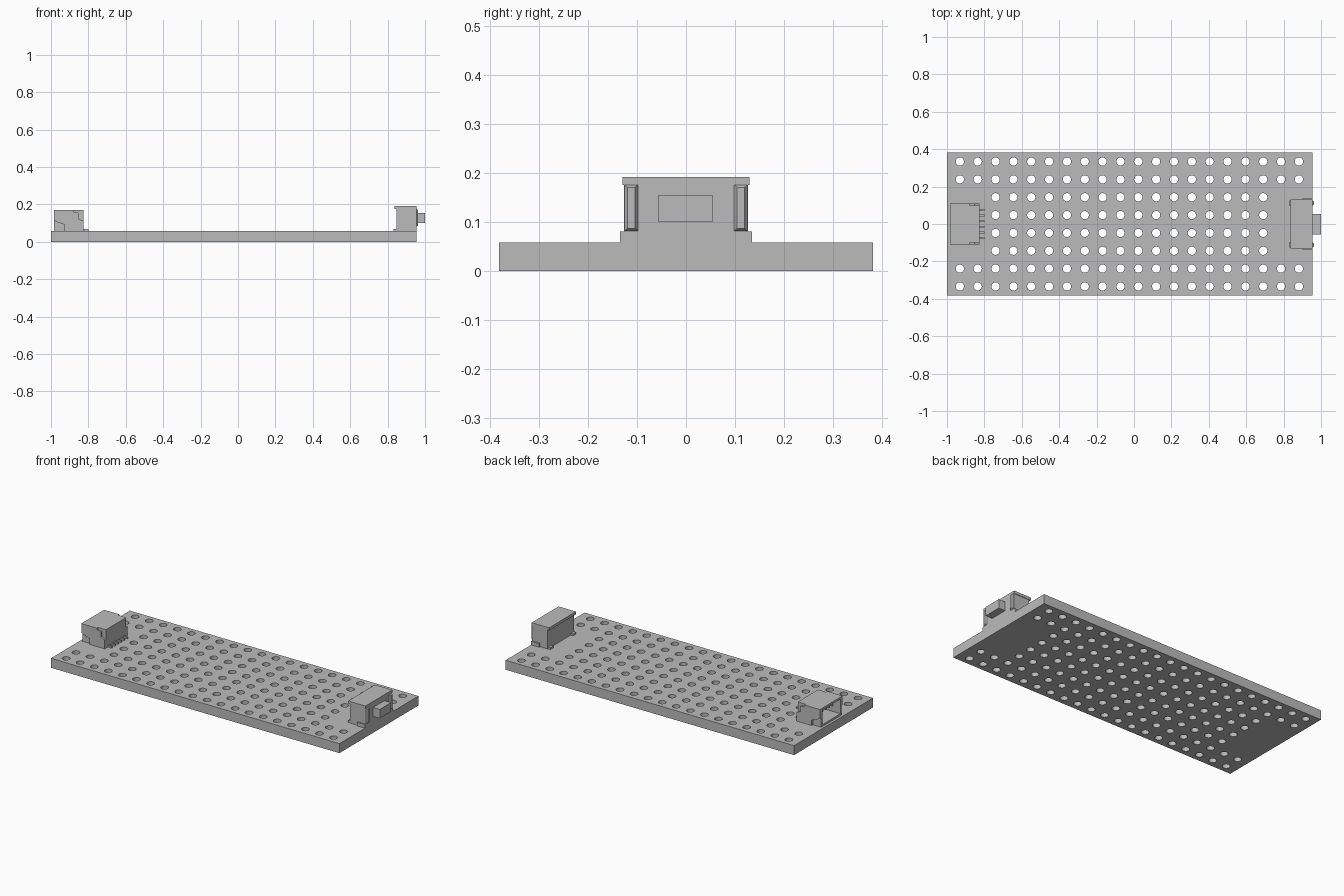
import bpy
import bmesh
from mathutils import Matrix, Vector

old = bpy.data.objects.get("Cube")
if old:
    bpy.data.objects.remove(old, do_unlink=True)

GREY = (0.5, 0.5, 0.5, 1.0)
grey = bpy.data.materials.new("plain_grey")
grey.use_nodes = True
grey.diffuse_color = GREY
for node in grey.node_tree.nodes:
    if node.type == 'BSDF_PRINCIPLED':
        node.inputs["Base Color"].default_value = GREY


def finish(name, bm):
    bmesh.ops.recalc_face_normals(bm, faces=bm.faces)
    mesh = bpy.data.meshes.new(name)
    bm.to_mesh(mesh)
    bm.free()
    mesh.materials.append(grey)
    obj = bpy.data.objects.new(name, mesh)
    bpy.context.scene.collection.objects.link(obj)
    return obj


def add_box(bm, xs, ys, zs):
    lo, hi = Vector((xs[0], ys[0], zs[0])), Vector((xs[1], ys[1], zs[1]))
    mat = Matrix.Translation((lo + hi) / 2) @ Matrix.Diagonal((*(hi - lo), 1))
    return bmesh.ops.create_cube(bm, size=1, matrix=mat)["verts"]


def boxes(name, *specs):
    bm = bmesh.new()
    for spec in specs:
        add_box(bm, *spec)
    return finish(name, bm)


def side_prism(name, outline, y0, y1):
    """Extrude an (x, z) outline from y0 to y1."""
    bm = bmesh.new()
    face = bm.faces.new([bm.verts.new((x, y0, z)) for x, z in outline])
    out = bmesh.ops.extrude_face_region(bm, geom=[face])["geom"]
    verts = [g for g in out if isinstance(g, bmesh.types.BMVert)]
    bmesh.ops.translate(bm, verts=verts, vec=(0, y1 - y0, 0))
    return finish(name, bm)


# Perforated board
TOP = 0.058
PITCH = 0.0954
board = boxes("board", ((-1, 0.955), (-0.382, 0.382), (0, TOP)))
bm = bmesh.new()
for col in range(20):
    for row in range(8):
        if 2 <= row <= 5 and (col < 2 or col > 17):
            continue  # room for the connectors
        place = Matrix.Translation((-0.931 + col * PITCH, (row - 3.5) * PITCH, TOP / 2))
        bmesh.ops.create_cone(bm, cap_ends=True, segments=24, radius1=0.022,
                              radius2=0.022, depth=0.2, matrix=place)
cutter = finish("hole_cutter", bm)
cutter.hide_render = True
mod = board.modifiers.new("holes", 'BOOLEAN')
mod.operation = 'DIFFERENCE'
mod.solver = 'EXACT'
mod.object = cutter
bpy.context.view_layer.update()
graph = bpy.context.evaluated_depsgraph_get()
cut_mesh = bpy.data.meshes.new_from_object(board.evaluated_get(graph))
board.modifiers.clear()
board.data = cut_mesh
bpy.data.objects.remove(cutter, do_unlink=True)

# Socket at the -x end: hollow shell open towards -x
X0, X1, ROOF = -0.985, -0.826, 0.171
INNER, OUTER = 0.098, 0.11
boxes("socket_shell",
      ((X0, X1), (-INNER, INNER), (ROOF - 0.012, ROOF)),
      ((X0, X1), (-INNER, INNER), (TOP, TOP + 0.012)),
      ((X1 - 0.02, X1), (-INNER, INNER), (TOP, ROOF)),
      ((X0, X1), (-INNER, -INNER + 0.01), (TOP, ROOF)),
      ((X0, X1), (INNER - 0.01, INNER), (TOP, ROOF)))

# Stepped outer cheeks of the socket
cheek = [(X0, ROOF), (X0, 0.117), (-0.97, 0.107), (-0.928, 0.092), (-0.928, TOP),
         (X1, TOP), (X1, 0.112), (-0.853, 0.123), (-0.853, 0.155),
         (-0.88, 0.16), (-0.88, ROOF)]
for side, sign in (("left", 1), ("right", -1)):
    side_prism(f"socket_cheek_{side}", cheek, sign * INNER, sign * OUTER)

# Socket leads and inner contacts
pin_rows = [(i - 2.5) * 0.03 for i in range(6)]
boxes("socket_leads", *[((X1, -0.8), (y - 0.005, y + 0.005), (TOP, TOP + 0.01))
                        for y in pin_rows])
boxes("socket_contacts", *[((-0.94, X1 - 0.02), (y - 0.005, y + 0.005), (0.11, 0.12))
                           for y in pin_rows])

# Plug at the +x end: body, top cap, base ledge and protruding tongue
boxes("plug_body", ((0.848, 0.955), (-0.127, 0.127), (TOP, 0.18)))
boxes("plug_cap", ((0.837, 0.955), (-0.13, 0.13), (0.175, 0.192)))
boxes("plug_base", ((0.9, 0.955), (-0.135, 0.135), (TOP, 0.08)))
boxes("plug_tongue", ((0.95, 1.0), (-0.056, 0.054), (0.1, 0.155)))
boxes("plug_feet", *[((0.832, 0.85), (y - 0.015, y + 0.015), (TOP, TOP + 0.012))
                     for y in (-0.11, 0.11)])

# Tapered vertical ribs on the plug face
for side, y in (("left", 0.112), ("right", -0.112)):
    bm = bmesh.new()
    verts = add_box(bm, (0.953, 0.963), (y - 0.015, y + 0.015), (0.08, 0.177))
    for v in verts:
        if v.co.x > 0.96:
            v.co.y = y + (v.co.y - y) * 0.5
            v.co.z = 0.1285 + (v.co.z - 0.1285) * 0.86
    finish(f"plug_rib_{side}", bm)
